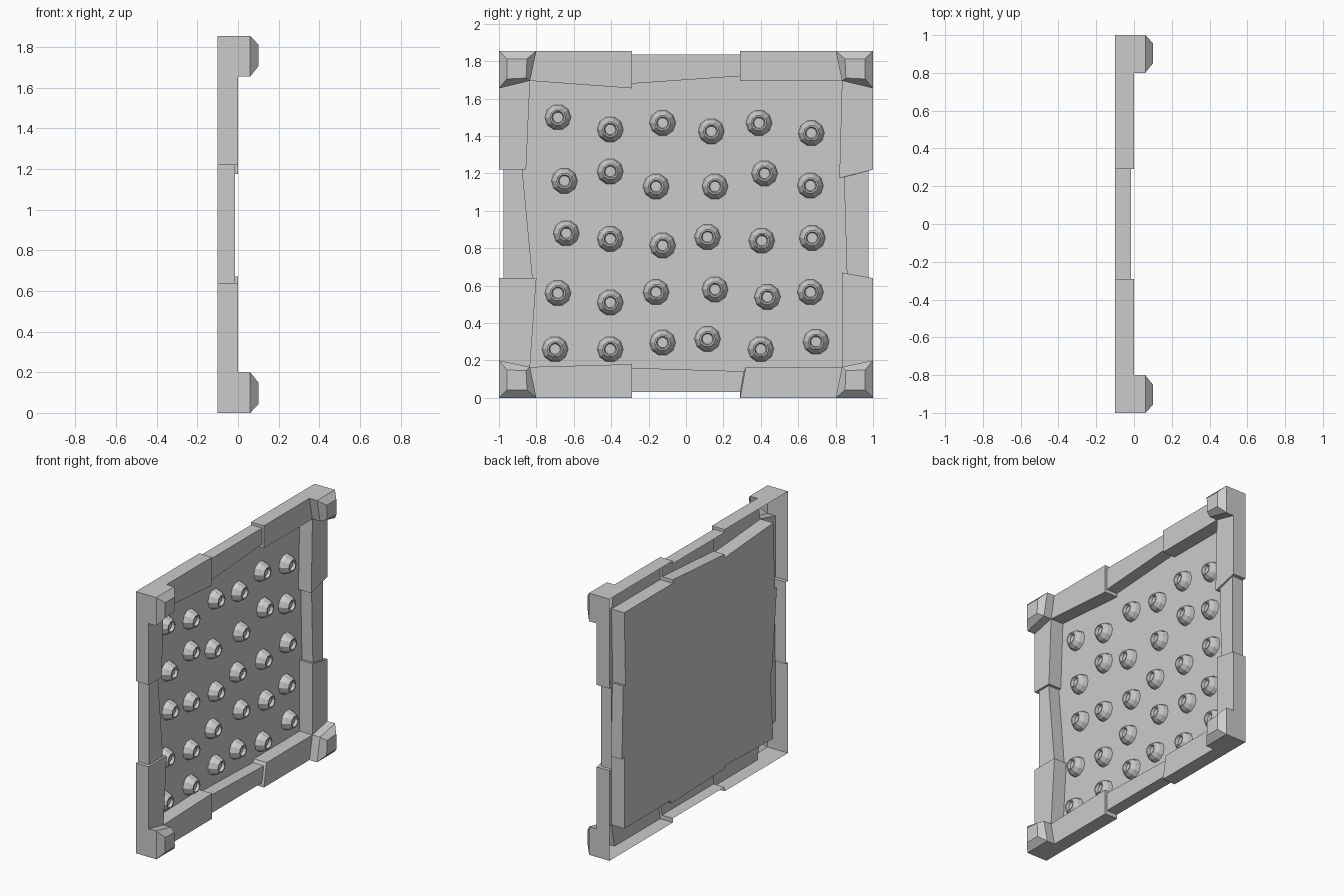
import bpy, bmesh, math

if "Cube" in bpy.data.objects:
    bpy.data.objects.remove(bpy.data.objects["Cube"])

BACK, TOP = -0.1, 1.855


def finish(name, bm, ref_first=True):
    bmesh.ops.remove_doubles(bm, verts=bm.verts, dist=0.0005)
    me = bpy.data.meshes.new(name)
    bm.to_mesh(me)
    bm.free()
    ob = bpy.data.objects.new(name, me)
    bpy.context.collection.objects.link(ob)
    return ob


# Bar ends, clockwise from lower left: (outer y, outer z, inner y, inner z).
# Each side is three uneven bars (two ends each), the middle one set back.
sides = [
    [(-1, .2, -.834, .165), (-1, .64, -.80, .64),
     (-.975, .64, -.82, .64), (-.975, 1.22, -.875, 1.22),
     (-1, 1.22, -.855, 1.22), (-1, 1.655, -.834, 1.695)],
    [(-.80, TOP, -.834, 1.695), (-.29, TOP, -.29, 1.655),
     (-.29, 1.835, -.29, 1.68), (.29, 1.835, .29, 1.72),
     (.29, TOP, .29, 1.695), (.80, TOP, .834, 1.695)],
    [(1, 1.655, .834, 1.695), (1, 1.22, .82, 1.175),
     (.975, 1.22, .845, 1.18), (.975, .64, .86, .665),
     (1, .64, .834, .67), (1, .2, .834, .165)],
    [(.80, 0, .834, .165), (.29, 0, .32, .165),
     (.29, .03, .31, .142), (-.29, .03, -.29, .16),
     (-.29, 0, -.29, .18), (-.80, 0, -.834, .165)],
]
heights = (0, 0, -.015, -.015, 0, 0)
CORNER_H = .06

sections, corners = [], []
for i, side in enumerate(sides):
    sections += [(*s, h) for s, h in zip(side, heights)]
    a, b = side[-1], sides[(i + 1) % 4][0]
    sy, up = (1 if a[2] > 0 else -1), a[3] > 1
    c = (sy, TOP if up else 0, a[2], a[3])
    sections += [(*p, CORNER_H) for p in (a, c, b)]
    corners.append((a, c, b, sy, up))

# Frame: U-shaped section swept round the edge, open at the back
bm = bmesh.new()
rings = [[bm.verts.new(p) for p in ((BACK, oy, oz), (h, oy, oz), (h, iy, iz), (BACK, iy, iz))]
         for oy, oz, iy, iz, h in sections]
for k, r in enumerate(rings):
    n = (k + 1) % len(rings)
    s = rings[n]
    for j in range(3):
        if j == 1 and sections[k][4] == sections[n][4] == CORNER_H:
            continue
        f = [r[j], s[j], s[j + 1], r[j + 1]]
        if len({tuple(round(c, 4) for c in v.co) for v in f}) > 2:
            bm.faces.new(f)

# Chamfered caps on the four corner blocks
for a, c, b, sy, up in corners:
    base = [(a[0], a[1]), (c[0], c[1]), (b[0], b[1]), (c[2], c[3])]

    def top(dy, dz):
        return (sy * (1 - dy), TOP - dz if up else dz)
    near, far = .042, .15
    inner = [top(near, far), top(near, near), top(far, near), top(far - .005, far - .005)]
    if abs(a[0]) < .9:
        inner[0], inner[2] = inner[2], inner[0]
    lo = [bm.verts.new((CORNER_H, *p)) for p in base]
    hi = [bm.verts.new((.1, *p)) for p in inner]
    bm.faces.new(hi)
    for j in range(4):
        n = (j + 1) % 4
        bm.faces.new((lo[j], lo[n], hi[n], hi[j]))
bmesh.ops.remove_doubles(bm, verts=bm.verts, dist=0.0005)
bmesh.ops.recalc_face_normals(bm, faces=bm.faces)
front = max(bm.faces, key=lambda f: f.calc_center_median().x)
if front.normal.x < 0:
    bmesh.ops.reverse_faces(bm, faces=bm.faces)
finish("frame", bm)

# Panel: thin sheet filling the inner outline at the back
bm = bmesh.new()
outline = []
for _, _, iy, iz, _ in sections:
    if not outline or math.dist(outline[-1], (iy, iz)) > .001:
        outline.append((iy, iz))
if math.dist(outline[0], outline[-1]) < .001:
    outline.pop()
face = bm.faces.new([bm.verts.new((BACK, *p)) for p in outline])
face.normal_update()
if face.normal.x < 0:
    face.normal_flip()
bmesh.ops.triangulate(bm, faces=bm.faces)
finish("panel", bm)

# Studs: low-poly hollow-topped cones in wobbly rows
profile = [(.07, BACK), (.062, -.07), (.042, -.04), (.034, -.04), (.028, -.06)]
rows = [
    [(-.685, 1.5), (-.405, 1.435), (-.125, 1.47), (.135, 1.425), (.39, 1.47), (.67, 1.415)],
    [(-.65, 1.16), (-.405, 1.21), (-.16, 1.13), (.155, 1.13), (.42, 1.2), (.665, 1.135)],
    [(-.64, .88), (-.405, .85), (-.125, .815), (.115, .86), (.405, .84), (.675, .855)],
    [(-.685, .56), (-.405, .51), (-.16, .565), (.155, .58), (.435, .54), (.665, .565)],
    [(-.70, .26), (-.405, .26), (-.125, .295), (.115, .315), (.4, .26), (.695, .3)],
]
bm = bmesh.new()
SEG = 10
for y, z in sum(rows, []):
    loops = [[bm.verts.new((x, y + r * math.cos(t * math.tau / SEG), z + r * math.sin(t * math.tau / SEG)))
              for t in range(SEG)] for r, x in profile]
    for lo, hi in zip(loops, loops[1:]):
        for t in range(SEG):
            n = (t + 1) % SEG
            bm.faces.new((lo[t], lo[n], hi[n], hi[t]))
    bm.faces.new(loops[-1])
finish("studs", bm)
